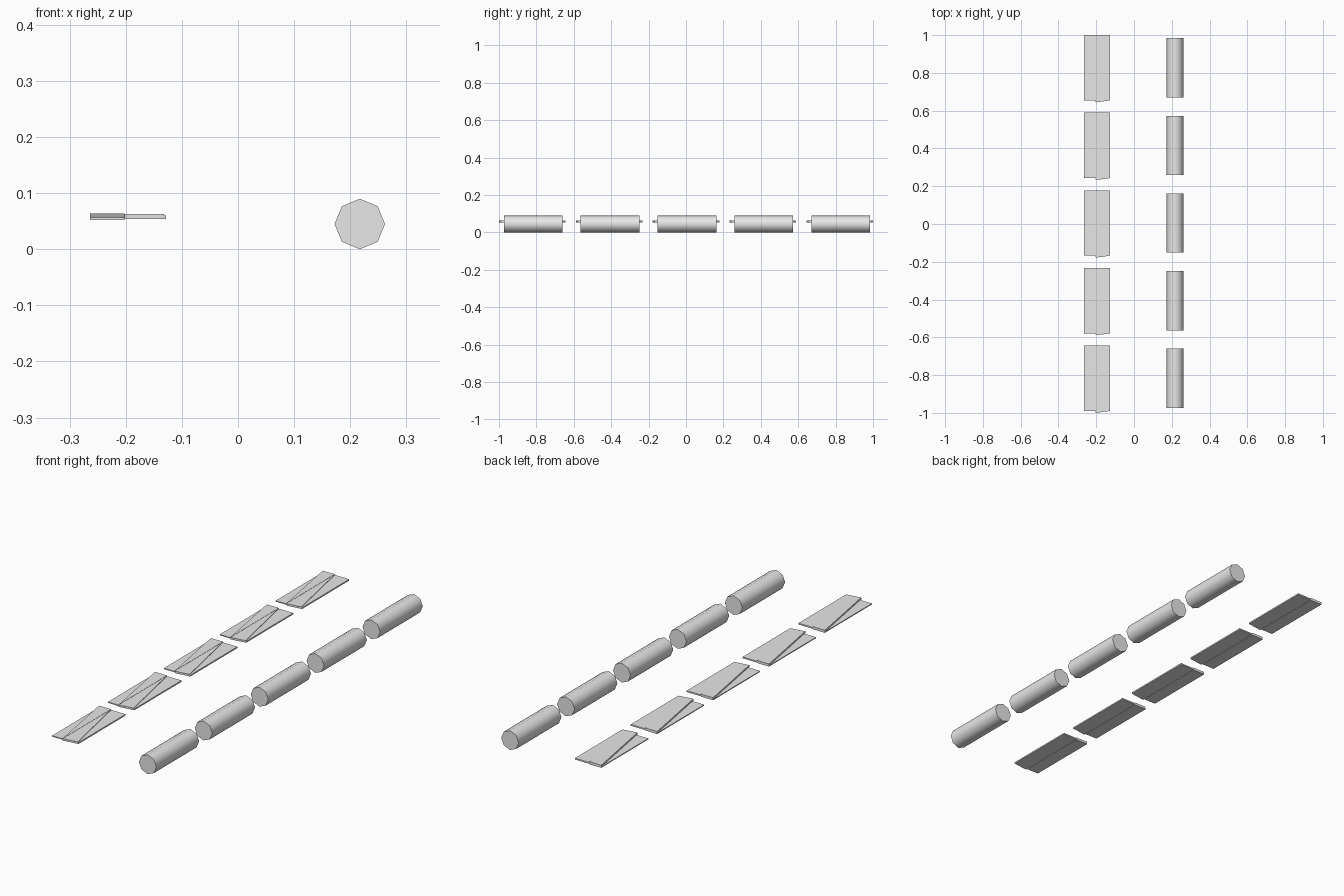
import bpy, bmesh
from math import radians

cube = bpy.data.objects.get("Cube")
if cube:
    bpy.data.objects.remove(cube, do_unlink=True)

GREY = (0.8, 0.8, 0.8, 1.0)
grey = bpy.data.materials.new("plain_grey")
grey.use_nodes = True
grey.diffuse_color = GREY
grey.node_tree.nodes["Principled BSDF"].inputs["Base Color"].default_value = GREY

COUNT, SPACING = 5, 0.411
LEFT, SEAM, RIGHT = -0.264, -0.202, -0.128     # x of plate edges and seam
BACK, FRONT, TIP = 0.178, -0.168, -0.178       # y about each plate centre


def prism(name, outline, y, bottom, top):
    """Flat plate: a polygon extruded upwards."""
    bm = bmesh.new()
    face = bm.faces.new([bm.verts.new((px, py, bottom)) for px, py in outline])
    up = bmesh.ops.extrude_face_region(bm, geom=[face])["geom"]
    moved = [v for v in up if isinstance(v, bmesh.types.BMVert)]
    bmesh.ops.translate(bm, verts=moved, vec=(0, 0, top - bottom))
    bmesh.ops.recalc_face_normals(bm, faces=bm.faces)
    mesh = bpy.data.meshes.new(name)
    bm.to_mesh(mesh)
    bm.free()
    mesh.materials.append(grey)
    obj = bpy.data.objects.new(name, mesh)
    obj.location.y = y
    bpy.context.collection.objects.link(obj)


def roller(name, y):
    """Eight-sided rod lying along y, smooth sides and flat ends."""
    bpy.ops.mesh.primitive_cylinder_add(
        vertices=8, radius=0.045, depth=0.314,
        location=(0.217, y, 0.045), rotation=(radians(90), 0, 0))
    obj = bpy.context.object
    obj.name = name
    obj.data.materials.append(grey)
    bpy.ops.object.shade_smooth_by_angle(angle=radians(60))


# Layered plates: two base strips with a slanted pair of triangles on top
PLATES = {
    "left_base": ([(LEFT, FRONT), (SEAM, FRONT), (SEAM, BACK), (LEFT, BACK)],
                  0.052, 0.0565),
    "right_base": ([(SEAM, TIP), (RIGHT, FRONT), (RIGHT, BACK), (SEAM, BACK)],
                   0.054, 0.0605),
    "left_flap": ([(SEAM, TIP), (SEAM, BACK), (LEFT, BACK)], 0.0565, 0.064),
    "right_flap": ([(SEAM, TIP), (RIGHT - 0.004, FRONT), (SEAM, BACK)],
                   0.0605, 0.063),
}

for i in range(COUNT):
    y = (i - (COUNT - 1) / 2) * SPACING
    roller(f"rod_{i + 1}", y + 0.005)
    for part, (outline, bottom, top) in PLATES.items():
        prism(f"{part}_{i + 1}", outline, y, bottom, top)
